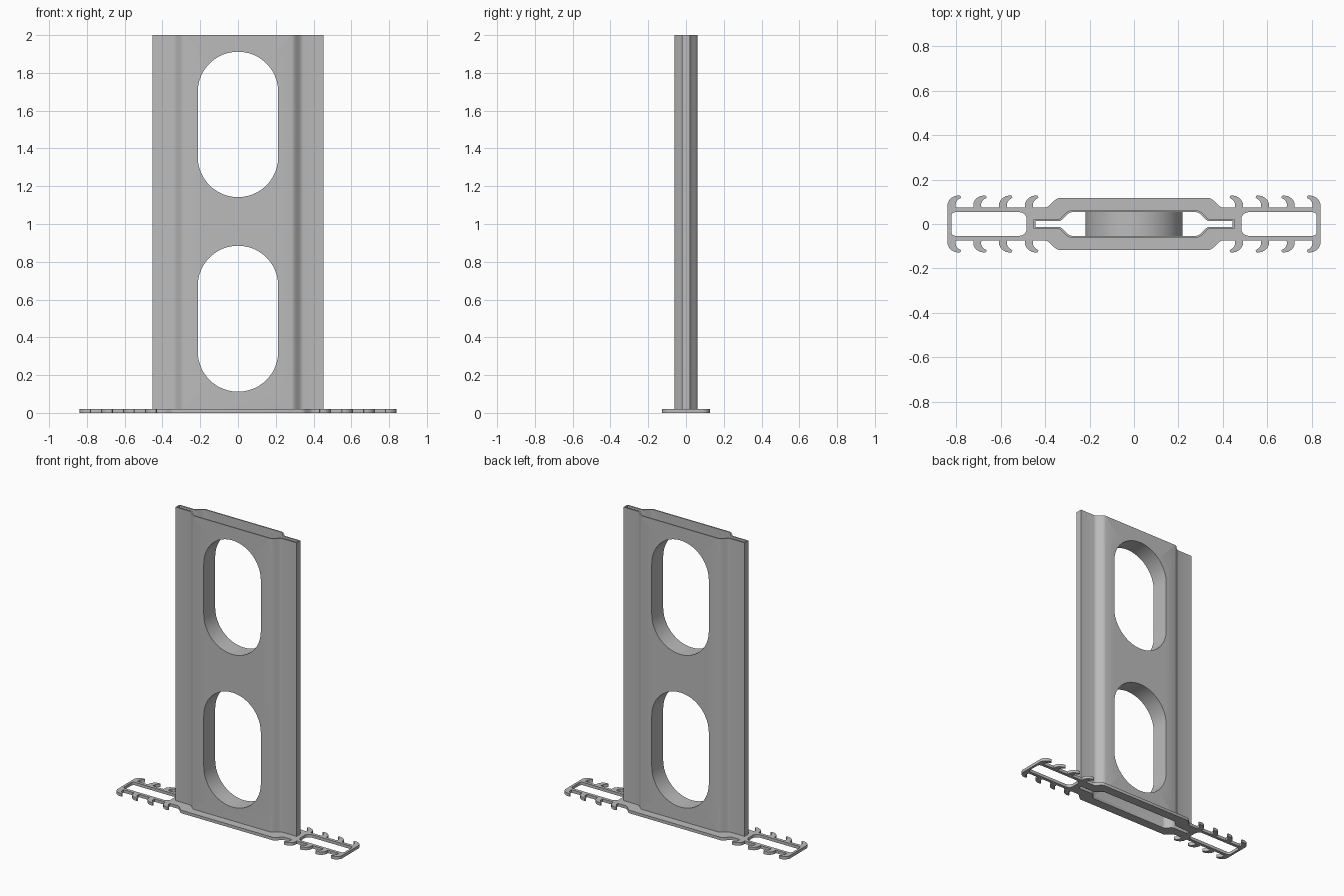
import bpy, bmesh, math
from mathutils import Matrix, Vector

if "Cube" in bpy.data.objects:
    bpy.data.objects.remove(bpy.data.objects["Cube"])

grey = bpy.data.materials.new("grey")
grey.diffuse_color = (0.5, 0.5, 0.5, 1)
grey.use_nodes = True
grey.node_tree.nodes["Principled BSDF"].inputs["Base Color"].default_value = grey.diffuse_color


def prism(name, loops, depth, matrix=Matrix()):
    """Extrude an outline with holes along local z."""
    bm = bmesh.new()
    edges = []
    for loop in loops:
        vs = [bm.verts.new((x, y, 0)) for x, y in loop]
        edges += [bm.edges.new((a, b)) for a, b in zip(vs, vs[1:] + vs[:1])]
    bmesh.ops.triangle_fill(bm, edges=edges, use_beauty=True, use_dissolve=False)
    ext = bmesh.ops.extrude_face_region(bm, geom=bm.faces[:])
    bmesh.ops.translate(bm, vec=(0, 0, depth),
                        verts=[g for g in ext["geom"] if isinstance(g, bmesh.types.BMVert)])
    bmesh.ops.recalc_face_normals(bm, faces=bm.faces[:])
    bmesh.ops.transform(bm, matrix=matrix, verts=bm.verts[:])
    me = bpy.data.meshes.new(name)
    bm.to_mesh(me)
    bm.free()
    me.materials.append(grey)
    ob = bpy.data.objects.new(name, me)
    bpy.context.collection.objects.link(ob)
    return ob


def smooth(ob):
    bpy.ops.object.select_all(action='DESELECT')
    ob.select_set(True)
    bpy.context.view_layer.objects.active = ob
    bpy.ops.object.shade_smooth_by_angle(angle=math.radians(35))


def four_way(q):
    """Mirror a quarter outline (running from the middle outward) into a full loop."""
    right = q + [(x, -y) for x, y in reversed(q)]
    return right + [(-x, y) for x, y in reversed(right)]


def step(x0, y0, x1, y1, n=8):
    """Soft S-shaped shoulder between two levels."""
    pts = []
    for i in range(n + 1):
        t = i / n
        pts.append((x0 + (x1 - x0) * t, y0 + (y1 - y0) * t * t * (3 - 2 * t)))
    return pts


def rounded(x0, x1, y, r0, r1, n=6):
    """Rectangle with different corner radii at its two ends."""
    pts = []
    for cx, cy, r, a0 in ((x1 - r1, y - r1, r1, 0), (x0 + r0, y - r0, r0, 90),
                          (x0 + r0, r0 - y, r0, 180), (x1 - r1, r1 - y, r1, 270)):
        for i in range(n + 1):
            a = math.radians(a0 + 90 * i / n)
            pts.append((cx + r * math.cos(a), cy + r * math.sin(a)))
    return pts


def stadium(w, z0, z1, n=24):
    pts = []
    for cz, a0 in ((z1 - w, 0), (z0 + w, 180)):
        for i in range(n + 1):
            a = math.radians(a0 + 180 * i / n)
            pts.append((w * math.cos(a), cz + w * math.sin(a)))
    return pts


# Column cross-section
outer = four_way(step(0.285, 0.061, 0.345, 0.021) + [(0.452, 0.021)])
inner = four_way(step(0.281, 0.053, 0.338, 0.013) + [(0.444, 0.013)])

# Base plate with curled hooks and end windows
hook = [(-.036, .074), (-.035, .090), (-.040, .103), (-.048, .111), (-.057, .116),
        (-.060, .121), (-.056, .127), (-.045, .128), (-.030, .125), (-.016, .117),
        (-.006, .106), (0, .092), (0, .074)]
edge = step(0.338, 0.116, 0.40, 0.074)
for xb in (0.49, 0.607, 0.723, 0.838):
    edge += [(xb + x, y) for x, y in hook]
window = rounded(0.483, 0.822, 0.053, 0.032, 0.018)
base = prism("base_plate", [four_way(edge), inner, window, [(-x, y) for x, y in window]], 0.02)
smooth(base)

# Hollow column
column = prism("column", [outer, inner], 1.98, Matrix.Translation((0, 0, 0.02)))

# Oblong openings, each lined by a thin sleeve
for i, (z0, z1) in enumerate(((0.112, 0.885), (1.142, 1.912))):
    def across(y):
        return Matrix.Translation((0, y, 0)) @ Matrix.Rotation(math.pi / 2, 4, 'X')
    cutter = prism("opening_cutter_%d" % i, [stadium(0.213, z0, z1)], 0.4, across(0.2))
    cutter.hide_render = True
    cutter.hide_viewport = True
    m = column.modifiers.new("opening", 'BOOLEAN')
    m.operation = 'DIFFERENCE'
    m.solver = 'EXACT'
    m.object = cutter
    sleeve = prism("opening_sleeve_%d" % i,
                   [stadium(0.213, z0, z1), stadium(0.219, z0 - 0.006, z1 + 0.006)],
                   0.106, across(0.053))
    smooth(sleeve)
smooth(column)
